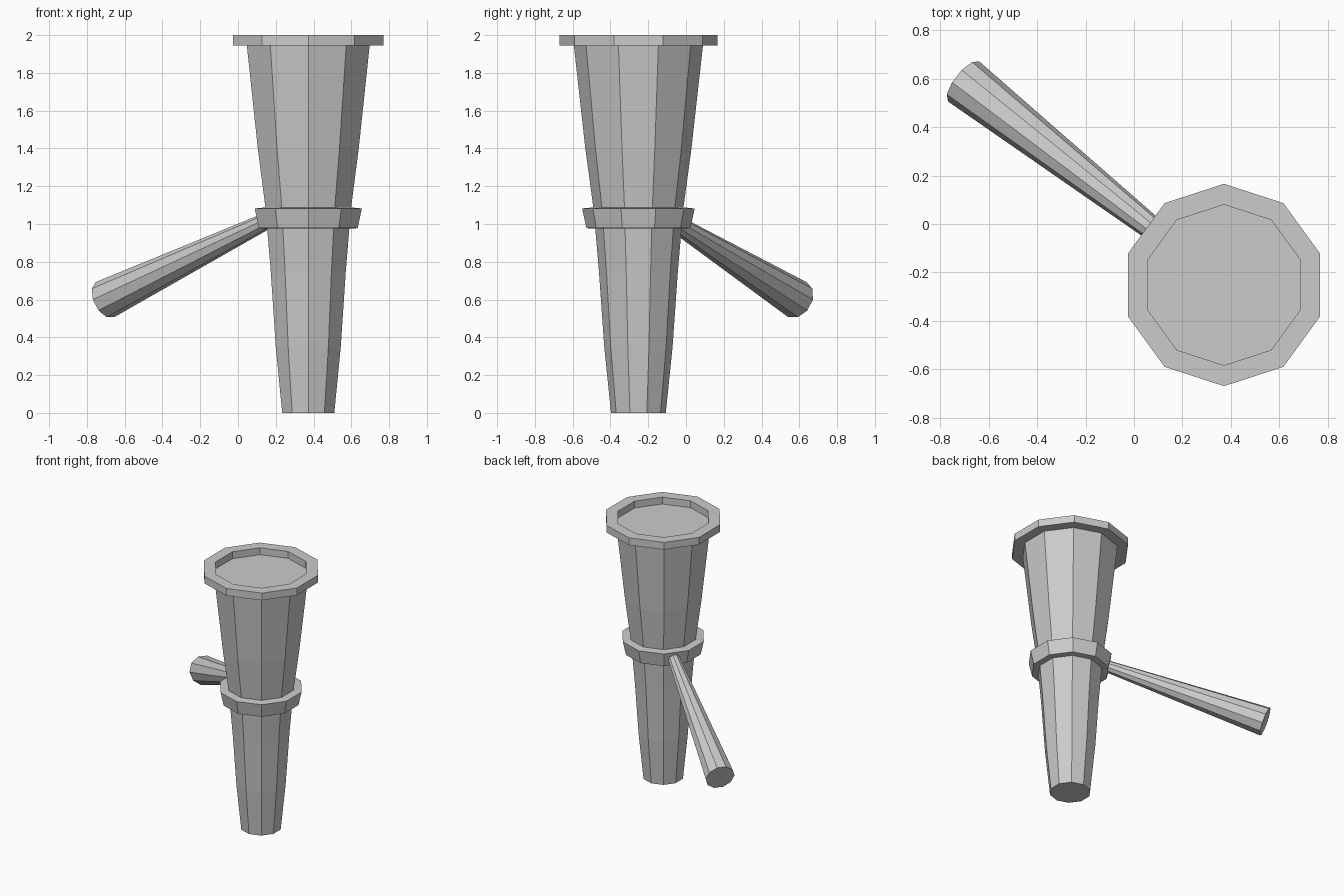
import bpy, bmesh
from math import sin, cos, pi
from mathutils import Vector, Matrix

if "Cube" in bpy.data.objects:
    bpy.data.objects.remove(bpy.data.objects["Cube"])

SIDES = 10


def lathe(name, profile, matrix, start=0.0, ring=False):
    """Spin (radius, height) points into a faceted solid, or a closed ring."""
    bm = bmesh.new()
    loops = []
    for r, z in profile:
        angles = [start + 2 * pi * i / SIDES for i in range(SIDES)]
        loops.append([bm.verts.new((r * cos(a), r * sin(a), z)) for a in angles])
    pairs = list(zip(loops, loops[1:]))
    if ring:
        pairs.append((loops[-1], loops[0]))
    else:
        bm.faces.new(loops[0][::-1])
        bm.faces.new(loops[-1])
    for low, high in pairs:
        for i in range(SIDES):
            j = (i + 1) % SIDES
            bm.faces.new((low[i], low[j], high[j], high[i]))
    bmesh.ops.recalc_face_normals(bm, faces=bm.faces)
    mesh = bpy.data.meshes.new(name)
    bm.to_mesh(mesh)
    bm.free()
    obj = bpy.data.objects.new(name, mesh)
    obj.matrix_world = matrix
    bpy.context.collection.objects.link(obj)
    return obj


post = Matrix.Translation((0.372, -0.252, 0))

# Tapered main body
lathe("body", [(0.145, 0), (0.181, 0.35), (0.209, 0.75), (0.229, 0.98),
               (0.239, 1.09), (0.281, 1.40), (0.342, 1.947)], post, pi / 2)

# Collar around the middle
lathe("collar", [(0.22, 0.975), (0.275, 0.978), (0.298, 1.082), (0.22, 1.09)],
      post, pi / 2, ring=True)

# Raised rim around the recessed top
lathe("top_rim", [(0.332, 1.944), (0.418, 1.944), (0.418, 2.0), (0.332, 2.0)],
      post, pi / 2, ring=True)

# Slanted handle, thick at the free end, running into the body under the collar
tip = Vector((-0.704, 0.589, 0.60))
axis = Vector((0.736, -0.574, 0.358)).normalized()
side = axis.cross(Vector((0, 0, 1))).normalized()
up = axis.cross(side)
frame = Matrix((side, up, axis)).transposed().to_4x4()
lathe("handle", [(0.105, 0), (0.042, 1.2)], Matrix.Translation(tip) @ frame)
